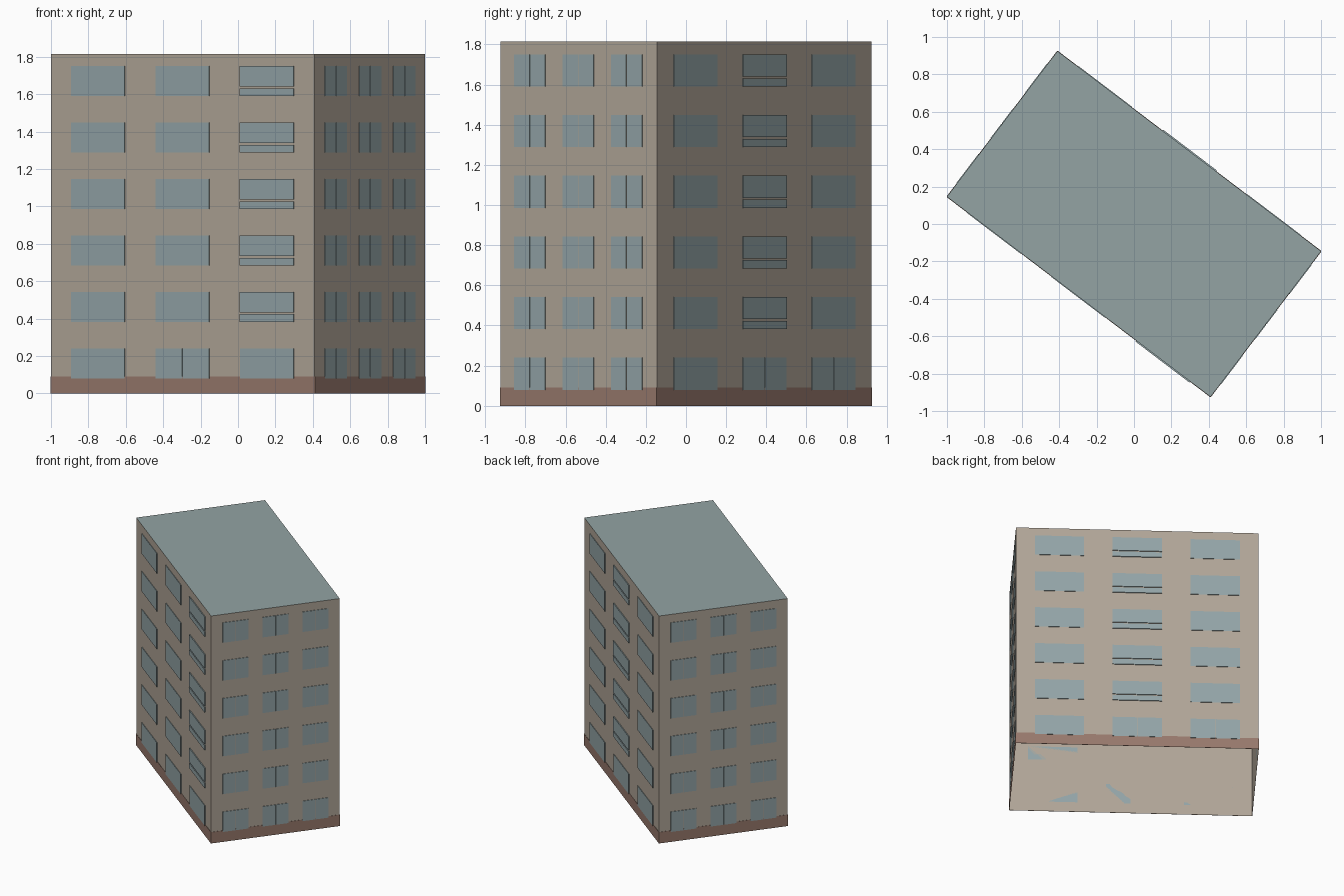
import bpy, bmesh, math
from mathutils import Matrix, Vector

cube = bpy.data.objects.get("Cube")
if cube:
    bpy.data.objects.remove(cube, do_unlink=True)

HALF_X, HALF_Y, HEIGHT = 0.885, 0.489, 1.815
TURN = Matrix.Rotation(math.radians(-37.2), 4, 'Z')


def material(name, srgb):
    lin = [((c / 255 + 0.055) / 1.055) ** 2.4 for c in srgb] + [1]
    m = bpy.data.materials.new(name)
    m.use_nodes = True
    m.diffuse_color = lin
    m.node_tree.nodes["Principled BSDF"].inputs["Base Color"].default_value = lin
    return m


WALL = material("warm beige wall", (176, 165, 151))
BASE = material("brown plinth", (151, 121, 108))
GLASS = material("blue grey glass", (147, 164, 167))
ROOF = material("grey green roof", (147, 164, 164))


def finish(name, bm, *mats):
    mesh = bpy.data.meshes.new(name)
    bm.to_mesh(mesh)
    bm.free()
    for m in mats:
        mesh.materials.append(m)
    obj = bpy.data.objects.new(name, mesh)
    obj.matrix_world = TURN
    bpy.context.collection.objects.link(obj)


def plate(bm, side, u, z0, z1, width, depth):
    """Thin box on a wall; side counts quarter turns from the front wall."""
    dist = HALF_X if side % 2 else HALF_Y
    mat = (Matrix.Rotation(side * math.pi / 2, 4, 'Z')
           @ Matrix.Translation((u, -dist - depth / 2, (z0 + z1) / 2))
           @ Matrix.Diagonal((width, depth, z1 - z0, 1)))
    bmesh.ops.create_cube(bm, size=1, matrix=mat)


# Shell: four walls and a roof, open underneath
bm = bmesh.new()
bmesh.ops.create_cube(bm, size=1, matrix=Matrix.Translation((0, 0, HEIGHT / 2))
                      @ Matrix.Diagonal((HALF_X * 2, HALF_Y * 2, HEIGHT, 1)))
bm.normal_update()
bmesh.ops.delete(bm, geom=[f for f in bm.faces if f.normal.z < -0.5], context='FACES')
for f in bm.faces:
    f.material_index = 1 if f.normal.z > 0.5 else 0
finish("building_shell", bm, WALL, ROOF)

# Plinth band around the foot
bm = bmesh.new()
for side in range(4):
    plate(bm, side, 0, 0, 0.09, 2 * (HALF_Y if side % 2 else HALF_X), 0.002)
finish("plinth", bm, BASE)

# Windows: three columns on each wall, six floors
windows, bays = bmesh.new(), bmesh.new()
BAY_COLUMN = {0: 1, 2: 0}
DOORS = {(0, 0), (2, 0), (2, 1)}
for side in range(4):
    short = side % 2
    width, step = (0.195, 0.303) if short else (0.36, 0.568)
    for col in (-1, 0, 1):
        for floor in range(6):
            u, z = col * step, 0.08 + floor * 0.302
            if floor and BAY_COLUMN.get(side) == col:
                # Projecting bay with a sill panel and a gap below the glass
                plate(bays, side, u, z, z + 0.041, width, 0.007)
                plate(bays, side, u, z + 0.05, z + 0.16, width, 0.007)
            elif short or (floor == 0 and (side, col) in DOORS):
                # Two leaves with a narrow gap
                for s in (-1, 1):
                    plate(windows, side, u + s * (width / 4 + 0.001), z, z + 0.16,
                          width / 2 - 0.002, 0.004)
            else:
                plate(windows, side, u, z, z + 0.16, width, 0.004)
finish("windows", windows, GLASS)
finish("bay_windows", bays, GLASS)
